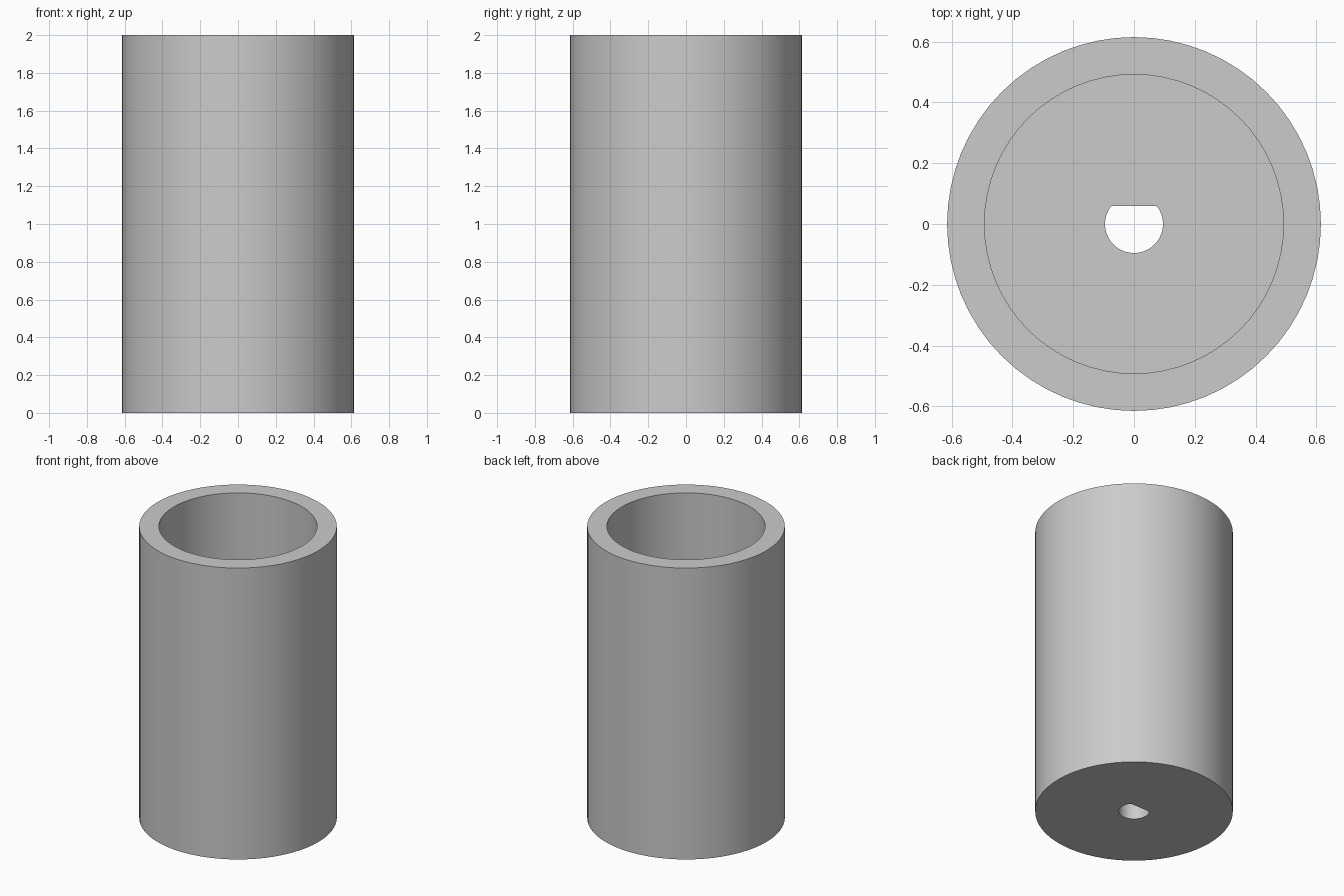
import bpy, bmesh, math

cube = bpy.data.objects.get("Cube")
if cube:
    bpy.data.objects.remove(cube, do_unlink=True)

SIDES = 64
HEIGHT, FLOOR = 2.0, 0.154
OUTER_R, INNER_R = 0.615, 0.492
HOLE_R, HOLE_FLAT = 0.0954, 0.059

grey = bpy.data.materials.new("light_grey")
grey.use_nodes = True
colour = (0.6, 0.6, 0.6, 1)
grey.diffuse_color = colour
grey.node_tree.nodes["Principled BSDF"].inputs["Base Color"].default_value = colour

bm = bmesh.new()


def ring(radius, z, flat=10):
    """Circle of vertices, cut straight across at y = flat."""
    angles = [math.tau * i / SIDES for i in range(SIDES)]
    return [bm.verts.new((radius * math.cos(a), min(radius * math.sin(a), flat), z))
            for a in angles]


# Closed profile: outer wall, rim, bore, floor, D-shaped shaft hole, underside
rings = [
    ring(OUTER_R, 0),
    ring(OUTER_R, HEIGHT),
    ring(INNER_R, HEIGHT),
    ring(INNER_R, FLOOR),
    ring(HOLE_R, FLOOR, HOLE_FLAT),
    ring(HOLE_R, 0, HOLE_FLAT),
]
for low, high in zip(rings, rings[1:] + rings[:1]):
    for i in range(SIDES):
        j = (i + 1) % SIDES
        bm.faces.new((low[i], low[j], high[j], high[i]))
bmesh.ops.recalc_face_normals(bm, faces=bm.faces)

mesh = bpy.data.meshes.new("cup_sleeve")
bm.to_mesh(mesh)
bm.free()
mesh.materials.append(grey)
sleeve = bpy.data.objects.new("cup_sleeve", mesh)
bpy.context.collection.objects.link(sleeve)

# Smooth walls with crisp rims
bpy.ops.object.select_all(action="DESELECT")
sleeve.select_set(True)
bpy.context.view_layer.objects.active = sleeve
bpy.ops.object.shade_smooth_by_angle(angle=math.radians(30))
